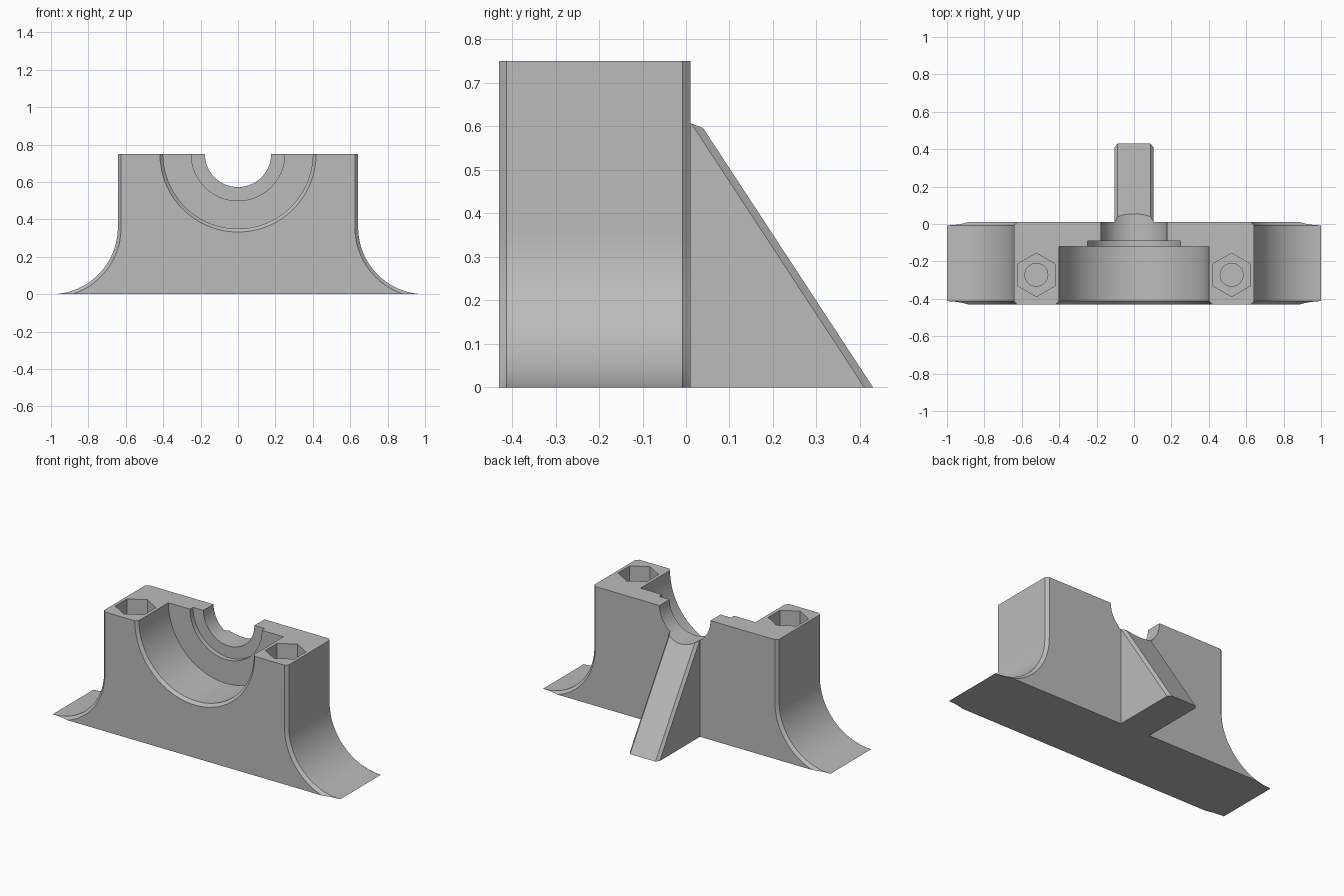
import bpy, bmesh
from math import sin, cos, asin, pi, tau

cube = bpy.data.objects.get("Cube")
if cube:
    bpy.data.objects.remove(cube, do_unlink=True)

grey = bpy.data.materials.new("plain grey")
grey.use_nodes = True
colour = (0.5, 0.5, 0.5, 1)
grey.diffuse_color = colour
grey.node_tree.nodes["Principled BSDF"].inputs["Base Color"].default_value = colour

HEIGHT = 0.75
FLARE = 0.3575     # radius of the concave foot
CHAMFER = 0.0175
FRONT, BACK = -0.43, 0.01


def loft(name, rings):
    """Closed solid skinned through rings of equal point count."""
    bm = bmesh.new()
    loops = [[bm.verts.new(p) for p in ring] for ring in rings]
    for a, b in zip(loops, loops[1:]):
        for i in range(len(a)):
            j = (i + 1) % len(a)
            bm.faces.new((a[i], a[j], b[j], b[i]))
    bm.faces.new(loops[0][::-1])
    bm.faces.new(loops[-1])
    bmesh.ops.recalc_face_normals(bm, faces=bm.faces)
    mesh = bpy.data.meshes.new(name)
    bm.to_mesh(mesh)
    bm.free()
    mesh.materials.append(grey)
    obj = bpy.data.objects.new(name, mesh)
    bpy.context.collection.objects.link(obj)
    return obj


def combine(target, tool, operation):
    tool.hide_render = True
    mod = target.modifiers.new(tool.name, "BOOLEAN")
    mod.operation, mod.solver, mod.object = operation, "EXACT", tool
    bpy.context.view_layer.objects.active = target
    bpy.ops.object.modifier_apply(modifier=mod.name)
    bpy.data.objects.remove(tool, do_unlink=True)


def body_section(y, inset, steps=32):
    """Block outline with flared feet, pulled in by the chamfer inset."""
    r = FLARE + inset
    end = asin(FLARE / r)
    half = [(1 - r * cos(end * k / steps), FLARE - r * sin(end * k / steps))
            for k in range(steps, -1, -1)]
    half.append((1 - r, HEIGHT))
    outline = half + [(-x, z) for x, z in reversed(half)]
    return [(x, y, max(z, 0)) for x, z in outline]


def prism(name, x, y, radius, sides, bottom, top):
    return loft(name, [[(x + radius * sin(tau * i / sides),
                         y + radius * cos(tau * i / sides), z)
                        for i in range(sides)] for z in (bottom, top)])


# Main block, with chamfered front and back outlines
steps = [1, 0.75, 0.5, 0.25, 0.1, 0]
sections = [body_section(FRONT + CHAMFER * (1 - s), CHAMFER * s) for s in steps]
sections += [body_section(BACK - CHAMFER * (1 - s), CHAMFER * s) for s in reversed(steps)]
body = loft("bearing_block", sections)

# Sloping rib on the back, with chamfered long edges
def rib_section(x, foot):
    return [(x, -0.05, 0), (x, foot, 0), (x, BACK, (foot - BACK) / 0.6555),
            (x, -0.05, (foot - BACK) / 0.6555)]

rib = loft("rear_rib", [rib_section(x, f) for x, f in
                        ((-0.104, 0.41), (-0.088, 0.43), (0.088, 0.43), (0.104, 0.41))])
combine(body, rib, "UNION")

# Stepped half-round bearing seat, chamfered at the front
bore = [(-0.46, 0.4475), (FRONT + CHAMFER, 0.4), (-0.12, 0.4), (-0.12, 0.25),
        (-0.09, 0.25), (-0.09, 0.177), (0.3, 0.177)]
SEGMENTS = 128
cutter = loft("bearing_seat", [[(r * cos(tau * (i + 0.5) / SEGMENTS), y,
                                 HEIGHT + r * sin(tau * (i + 0.5) / SEGMENTS))
                                for i in range(SEGMENTS)] for y, r in bore])
combine(body, cutter, "DIFFERENCE")

# Hexagonal sockets with a round hole below
for x in (-0.522, 0.522):
    combine(body, prism("hex_socket", x, -0.272, 0.116, 6, 0.52, 0.9), "DIFFERENCE")
    combine(body, prism("bolt_hole", x, -0.272, 0.061, 48, 0.15, 0.6), "DIFFERENCE")

bpy.ops.object.select_all(action="DESELECT")
body.select_set(True)
bpy.context.view_layer.objects.active = body
bpy.ops.object.shade_smooth_by_angle(angle=pi / 9)
